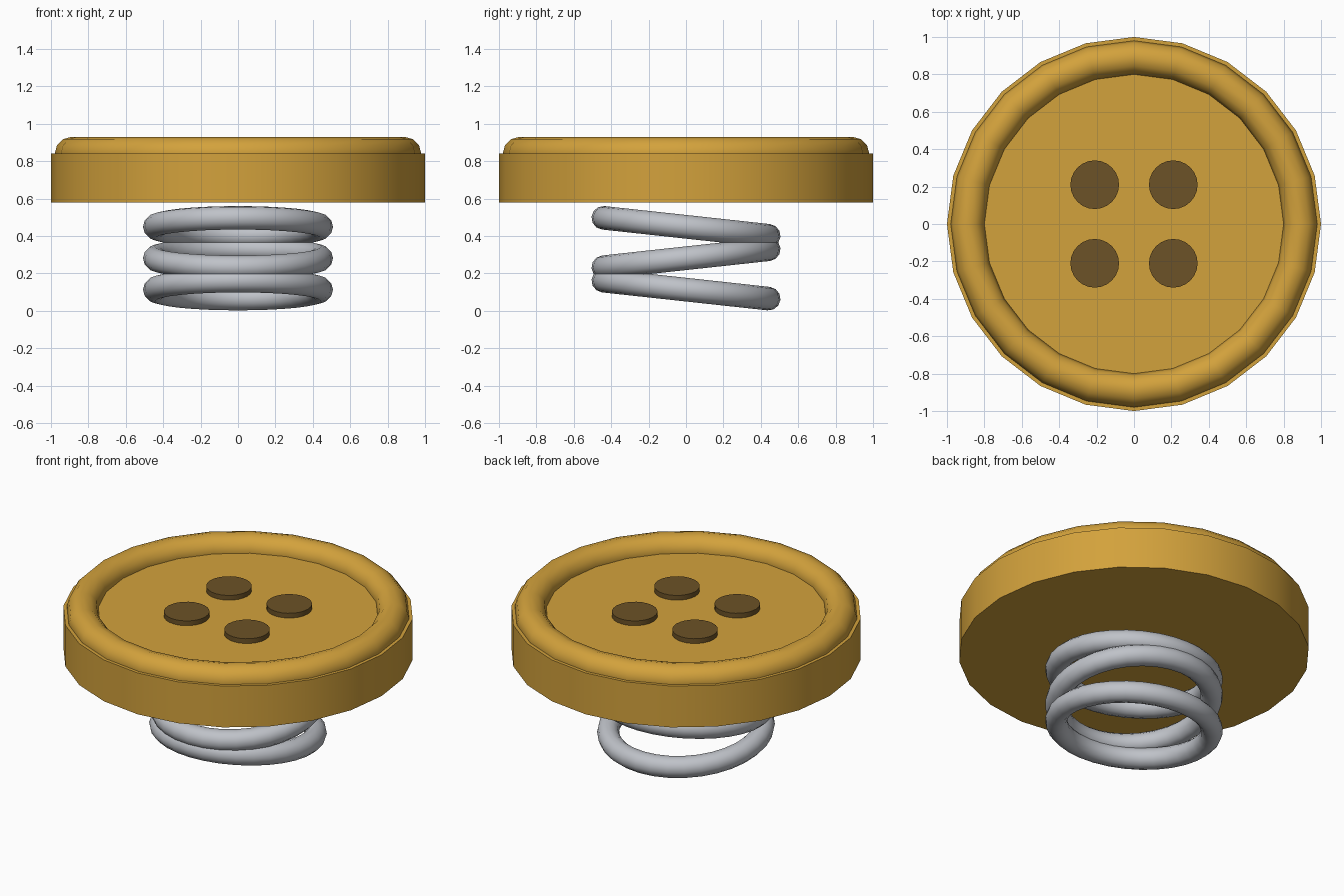
import bpy
from math import radians

cube = bpy.data.objects.get("Cube")
if cube:
    bpy.data.objects.remove(cube, do_unlink=True)


def make_material(name, color):
    mat = bpy.data.materials.new(name)
    mat.use_nodes = True
    mat.diffuse_color = (*color, 1)
    bsdf = next(n for n in mat.node_tree.nodes if n.type == "BSDF_PRINCIPLED")
    bsdf.inputs["Base Color"].default_value = (*color, 1)
    return mat


gold = make_material("golden yellow", (0.65, 0.36, 0.045))
brown = make_material("dark brown", (0.15, 0.085, 0.02))
steel = make_material("light steel grey", (0.52, 0.54, 0.58))


def finish(name, mat):
    obj = bpy.context.object
    obj.name = name
    obj.data.materials.clear()
    obj.data.materials.append(mat)
    bpy.ops.object.shade_smooth_by_angle(angle=radians(40))


def disc(name, mat, x, y, bottom, top, radius, sides):
    bpy.ops.mesh.primitive_cylinder_add(
        vertices=sides, radius=radius, depth=top - bottom,
        location=(x, y, (bottom + top) / 2))
    finish(name, mat)


def ring(name, mat, z, major, minor, sides, tube_sides, tilt=0):
    bpy.ops.mesh.primitive_torus_add(
        major_radius=major, minor_radius=minor, major_segments=sides,
        minor_segments=tube_sides, location=(0, 0, z),
        rotation=(radians(tilt), 0, 0))
    finish(name, mat)


# Button body and raised rim
disc("button_body", gold, 0, 0, 0.58, 0.84, 1, 24)
ring("button_rim", gold, 0.84, 0.89, 0.09, 24, 12)

# Four thread holes, shown as slightly raised dark discs
for side, x in (("left", 0.21), ("right", -0.21)):
    for end, y in (("front", -0.21), ("back", 0.21)):
        disc(f"thread_hole_{end}_{side}", brown, x, y, 0.82, 0.87, 0.13, 24)

# Spring coils, tilted alternately
for i, place in enumerate(("lower", "middle", "upper")):
    ring(f"spring_coil_{place}", steel, 0.113 + i * 0.168, 0.445, 0.063,
         32, 12, tilt=6.2 if i == 1 else -6.2)
